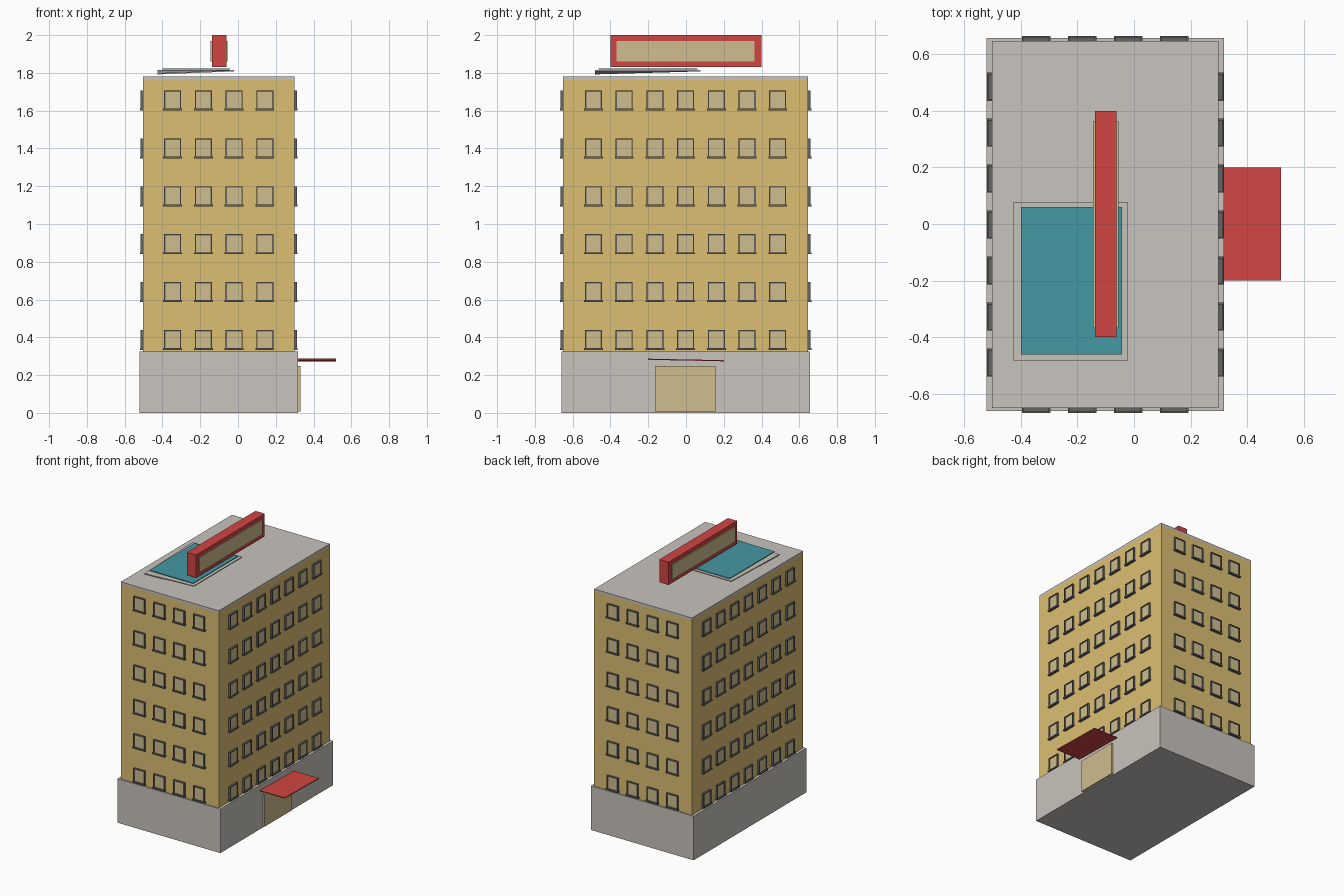
import bpy, bmesh
from mathutils import Vector, Matrix
from math import pi

if "Cube" in bpy.data.objects:
    bpy.data.objects.remove(bpy.data.objects["Cube"])


def material(name, rgb):
    m = bpy.data.materials.new(name)
    m.diffuse_color = (*rgb, 1)
    m.use_nodes = True
    m.node_tree.nodes["Principled BSDF"].inputs["Base Color"].default_value = m.diffuse_color
    return m


GOLD = material("gold_wall", (0.72, 0.52, 0.17))
STONE = material("warm_grey_stone", (0.58, 0.55, 0.51))
CREAM = material("cream", (0.62, 0.51, 0.27))
FRAME = material("dark_grey_frame", (0.13, 0.13, 0.125))
RED = material("red", (0.64, 0.06, 0.055))
TEAL = material("teal", (0.06, 0.32, 0.37))


def add_box(bm, lo, hi, mat=0):
    """Add an axis-aligned box and return its vertices."""
    lo, hi = Vector(lo), Vector(hi)
    size, mid = hi - lo, (lo + hi) / 2
    vs = bmesh.ops.create_cube(
        bm, size=1, matrix=Matrix.Translation(mid) @ Matrix.Diagonal((*size, 1)))["verts"]
    for f in {f for v in vs for f in v.link_faces}:
        f.material_index = mat
    return vs


def finish(name, bm, mats):
    me = bpy.data.meshes.new(name)
    bm.to_mesh(me)
    bm.free()
    for m in mats:
        me.materials.append(m)
    ob = bpy.data.objects.new(name, me)
    bpy.context.collection.objects.link(ob)
    return ob


def box(name, lo, hi, mat, shift=None):
    """Box object; shift(co) gives a height offset for tilted plates."""
    bm = bmesh.new()
    for v in add_box(bm, lo, hi):
        if shift:
            v.co.z += shift(v.co)
    return finish(name, bm, [mat])


# Main masses
CX, CY = -0.102, -0.002
HX, HY = 0.40, 0.648
box("ground_floor", (-0.522, -0.66, 0), (0.318, 0.657, 0.325), STONE)
box("tower", (CX - HX, CY - HY, 0.325), (CX + HX, CY + HY, 1.762), GOLD)
box("roof_slab", (CX - HX, CY - HY, 1.762), (CX + HX, CY + HY, 1.78), STONE)


# Windows, built facing -y in a local frame and turned onto each wall
def add_window(bm, u, z):
    w, h, t = 0.045, 0.106, 0.007
    add_box(bm, (u - w + t, -0.008, z + t), (u + w - t, 0, z + h - t), 1)
    for s in (-1, 1):
        a, b = sorted((u + s * w, u + s * (w - t)))
        add_box(bm, (a, -0.014, z), (b, 0, z + h))
    add_box(bm, (u - w + t, -0.014, z + h - t), (u + w - t, 0, z + h))
    add_box(bm, (u - 0.05, -0.018, z), (u + 0.05, 0, z + 0.01))


def window_wall(name, count, angle, distance):
    bm = bmesh.new()
    for row in range(6):
        for i in range(count):
            add_window(bm, (i - (count - 1) / 2) * 0.1625, 0.333 + row * 0.2535)
    bm.transform(Matrix.Translation((CX, CY, 0)) @ Matrix.Rotation(angle, 4, "Z")
                 @ Matrix.Translation((0, -distance, 0)))
    finish(name, bm, [FRAME, CREAM])


window_wall("front_windows", 4, 0, HY)
window_wall("right_windows", 7, pi / 2, HX)
window_wall("back_windows", 4, pi, HY)
window_wall("left_windows", 7, -pi / 2, HX)

# Entrance door and thin, slightly tilted canopy
box("entrance_door", (0.318, -0.163, 0.008), (0.331, 0.157, 0.248), CREAM)
box("entrance_canopy", (0.315, -0.2, 0.277), (0.52, 0.2, 0.283), RED,
    lambda c: -0.02 * c.y)

# Rooftop pad with a drooping corner, and its teal cover
box("roof_pad", (-0.425, -0.483, 1.808), (-0.022, 0.078, 1.815), STONE,
    lambda c: -0.016 if c.x < -0.2 and c.y < -0.2 else 0)
box("roof_pad_cover", (-0.4, -0.462, 1.817), (-0.042, 0.06, 1.822), TEAL)

# Rooftop sign: red body with a cream panel on both sides
box("sign_body", (-0.138, -0.4, 1.832), (-0.062, 0.4, 2.0), RED)
for side, x in (("left", -0.145), ("right", -0.062)):
    box(f"sign_panel_{side}", (x, -0.368, 1.86), (x + 0.007, 0.362, 1.97), CREAM)
